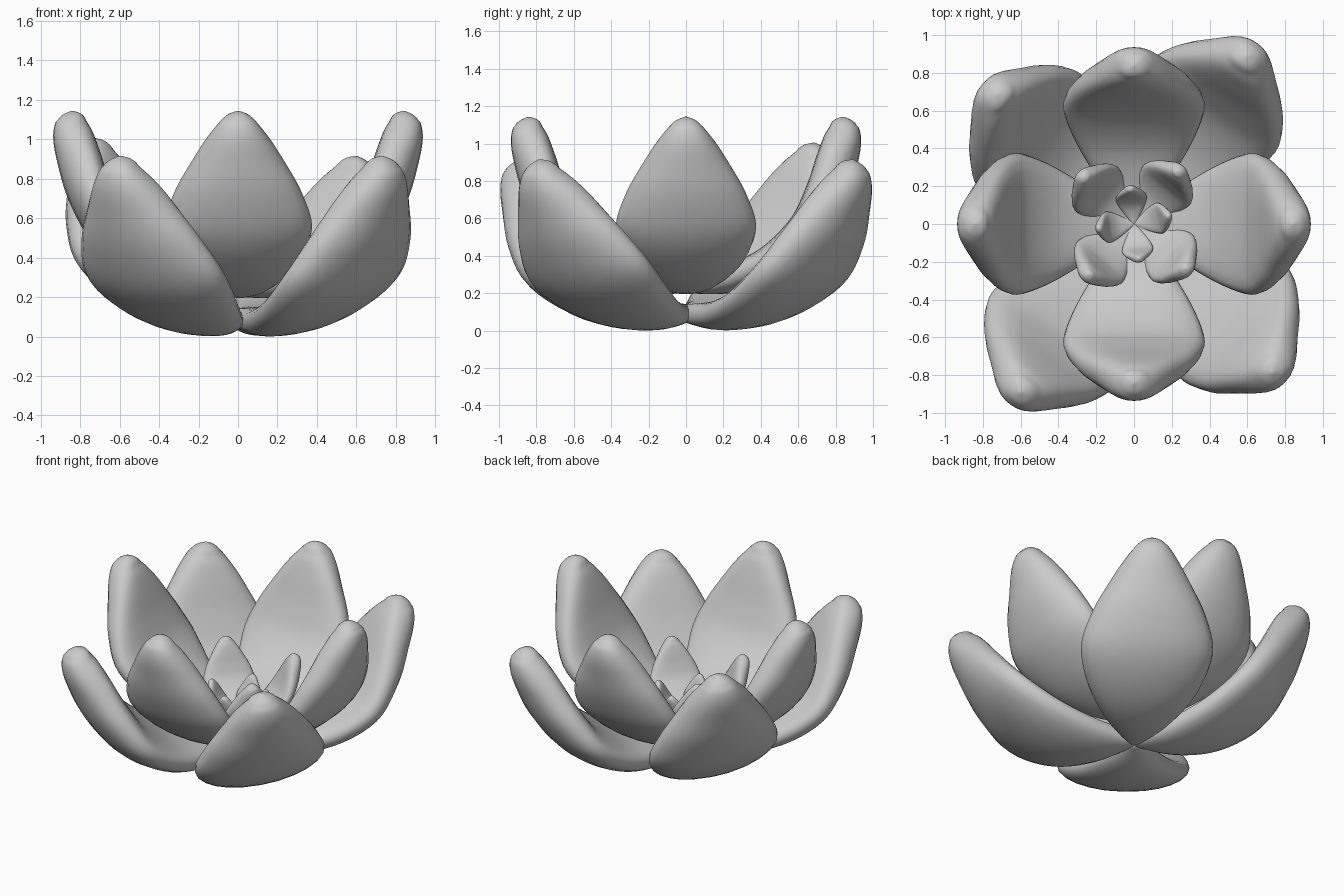
import bpy, bmesh, math
from mathutils import Vector, Matrix

if "Cube" in bpy.data.objects:
    bpy.data.objects.remove(bpy.data.objects["Cube"])

# Petal stations: radius, height, half width, half thickness, cup depth
STATIONS = [
    (0.00, 0.00, 0.035, 0.045, 0.00),
    (0.22, 0.028, 0.18, 0.074, 0.01),
    (0.45, 0.12, 0.31, 0.092, 0.025),
    (0.645, 0.29, 0.375, 0.108, 0.03),
    (0.748, 0.48, 0.320, 0.115, 0.03),
    (0.806, 0.66, 0.220, 0.112, 0.025),
    (0.840, 0.79, 0.135, 0.098, 0.01),
    (0.845, 0.87, 0.065, 0.060, 0.00),
    (0.842, 0.898, 0.006, 0.006, 0.00),
]
AROUND, STEPS = 24, 5


def catmull(p, i, t):
    a, b, c, d = (Vector(p[max(0, min(len(p) - 1, k))]) for k in range(i - 1, i + 3))
    return 0.5 * (2 * b + (c - a) * t + (2 * a - 5 * b + 4 * c - d) * t * t
                  + (3 * b - a - 3 * c + d) * t ** 3)


def power(v, e):
    return math.copysign(abs(v) ** e, v)


def petal(name, angle, size, base_z, tilt=0, roll=0):
    # Sweep a cupped rounded section along the petal midline
    rows = [catmull(STATIONS, i, k / STEPS)
            for i in range(len(STATIONS) - 1) for k in range(STEPS)]
    rows.append(Vector(STATIONS[-1]))
    # Roll about the base-to-tip line, then tilt and scale
    chord = Vector((rows[-1][0], 0, rows[-1][1]))
    xf = (Matrix.Rotation(math.radians(-tilt), 3, 'Y')
          @ Matrix.Rotation(math.radians(roll), 3, chord))
    bm = bmesh.new()
    loops = []
    for n, s in enumerate(rows):
        a, b = rows[max(n - 1, 0)], rows[min(n + 1, len(rows) - 1)]
        d = Vector((b[0] - a[0], b[1] - a[1])).normalized()
        if n > len(rows) - 8:
            d = Vector((0.1, 1)).normalized()
        loop = []
        for k in range(AROUND):
            f = 2 * math.pi * k / AROUND
            u = power(math.cos(f), 0.88)
            off = s[3] * power(math.sin(f), 0.85) + s[4] * u * u
            p = Vector((s[0] - d.y * off, s[2] * u, s[1] + d.x * off))
            loop.append(bm.verts.new(size * (xf @ p)))
        loops.append(loop)
    for p, q in zip(loops, loops[1:]):
        for k in range(AROUND):
            j = (k + 1) % AROUND
            bm.faces.new((p[k], p[j], q[j], q[k]))
    bm.faces.new(loops[0])
    bm.faces.new(loops[-1])
    bmesh.ops.recalc_face_normals(bm, faces=bm.faces[:])
    for f in bm.faces:
        f.smooth = True
    me = bpy.data.meshes.new(name)
    bm.to_mesh(me)
    bm.free()
    ob = bpy.data.objects.new(name, me)
    ob.location.z = base_z
    ob.rotation_euler.z = math.radians(angle)
    bpy.context.collection.objects.link(ob)


# Low outer ring on the diagonals, slightly irregular and rolled
for angle, tilt, roll in ((56, -9.5, 1), (136.5, -4.5, 6),
                          (236, -9.5, -2), (-47, -9.5, 7)):
    petal("outer_petal", angle, 1.10, 0.092, tilt, roll)
# Upright large ring
for k in range(4):
    petal("large_petal", 90 * k, 1.0, 0.245)
# Small inner ring
for angle in (50, 137, 228, -41):
    petal("inner_petal", angle, 0.43, 0.265)
# Tiny heart petals
for angle in (13, 96, 187, 278):
    petal("heart_petal", angle, 0.22, 0.285)
